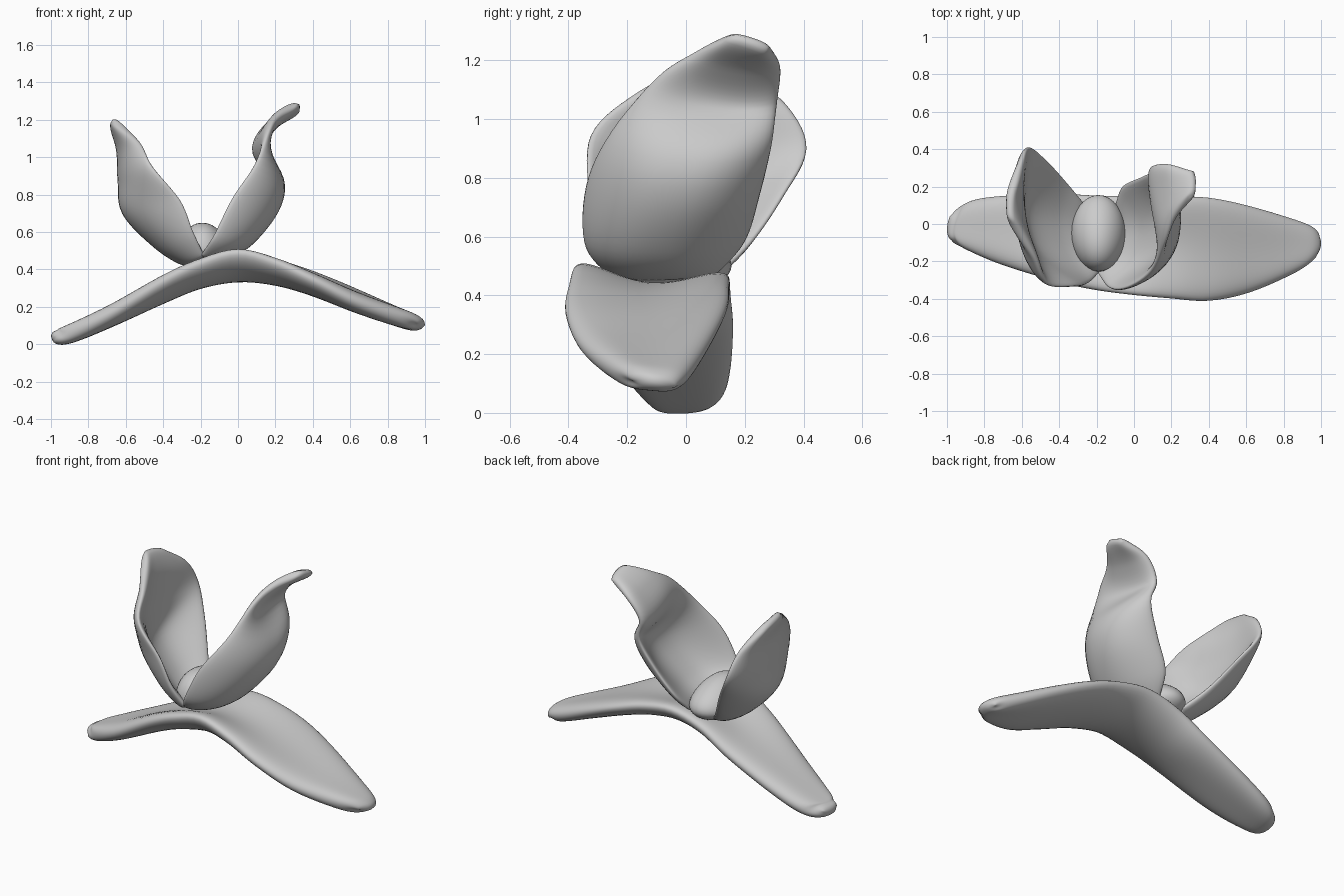
import bpy
import bmesh
from math import sin, pi
from mathutils import Vector

if "Cube" in bpy.data.objects:
    bpy.data.objects.remove(bpy.data.objects["Cube"])


def spline(pts, t):
    # Catmull-Rom through pts, t in 0..1
    n = len(pts) - 1
    i = min(int(t * n), n - 1)
    f = t * n - i
    p1, p2 = pts[i], pts[i + 1]
    p0 = pts[i - 1] if i > 0 else p1 * 2 - p2
    p3 = pts[i + 2] if i + 2 <= n else p2 * 2 - p1
    return 0.5 * (2 * p1 + (p2 - p0) * f + (2 * p0 - 5 * p1 + 4 * p2 - p3) * f * f
                  + (3 * p1 - p0 - 3 * p2 + p3) * f ** 3)


def petal(name, rows, thick, nu, nv, power=4, full=2.0, end=16):
    # rows hold front edge, middle and back edge points; loft a lens-edged skin around them
    cols = [[Vector(r[k]) for r in rows] for k in range(3)]

    def mid(u, v):
        a, m, b = (spline(c, u) for c in cols)
        centre = (a + b) / 2
        return centre + (b - a) * v / 2 + (m - centre) * (1 - abs(v) ** full)

    bm = bmesh.new()
    sides = [[], []]
    for i in range(nu + 1):
        s = 2 * i / nu - 1
        s = .5 * s + .5 * sin(pi / 2 * s)
        lines = [[], []]
        for j in range(nv + 1):
            v = sin(pi / 2 * (2 * j / nv - 1))
            u = (s + 1) / 2
            c = mid(u, v)
            u0, u1 = max(u - .01, 0), min(u + .01, 1)
            n = (mid(u1, v) - mid(u0, v)).cross(mid(u, v + .02) - mid(u, v - .02)).normalized()
            h = thick / 2 * (max(0, 1 - abs(v) ** power) * max(0, 1 - abs(s) ** end)) ** .5
            for k, sign in enumerate((1, -1)):
                lines[k].append(bm.verts.new(c + n * h * sign))
        sides[0].append(lines[0])
        sides[1].append(lines[1])
    for g in sides:
        for i in range(nu):
            for j in range(nv):
                bm.faces.new((g[i][j], g[i + 1][j], g[i + 1][j + 1], g[i][j + 1]))
    # join both skins along the rim
    bmesh.ops.remove_doubles(bm, verts=bm.verts, dist=1e-4)
    bmesh.ops.recalc_face_normals(bm, faces=bm.faces)
    for f in bm.faces:
        f.smooth = True
    me = bpy.data.meshes.new(name)
    bm.to_mesh(me)
    bm.free()
    ob = bpy.data.objects.new(name, me)
    bpy.context.collection.objects.link(ob)
    return ob


# Arched base leaf, spanning left to right
petal("base_leaf", [
    ((-.985, -.08, .045), (-1.0, -.03, .045), (-.985, .04, .055)),
    ((-.9, -.135, .06), (-.92, -.02, .048), (-.88, .12, .065)),
    ((-.7, -.22, .155), (-.7, -.04, .14), (-.7, .15, .145)),
    ((-.4, -.31, .345), (-.4, -.08, .28), (-.4, .16, .295)),
    ((-.2, -.35, .445), (-.2, -.11, .355), (-.2, .15, .41)),
    ((0, -.375, .50), (0, -.12, .388), (0, .145, .465)),
    ((.2, -.395, .445), (.2, -.13, .37), (.2, .145, .435)),
    ((.4, -.41, .35), (.4, -.14, .315), (.4, .14, .365)),
    ((.62, -.365, .235), (.65, -.14, .22), (.62, .095, .265)),
    ((.86, -.26, .145), (.9, -.12, .13), (.88, .015, .13)),
    ((.965, -.18, .11), (1.0, -.11, .105), (.975, -.04, .085)),
], .112, 56, 24, end=6)

# Left upright petal, cupped toward the centre
petal("left_petal", [
    ((-.18, -.25, .47), (-.26, -.1, .43), (-.26, .1, .46)),
    ((-.24, -.31, .60), (-.42, -.07, .54), (-.36, .22, .58)),
    ((-.31, -.33, .77), (-.58, -.03, .71), (-.46, .33, .74)),
    ((-.46, -.32, .95), (-.605, .02, .88), (-.56, .41, .90)),
    ((-.53, -.18, 1.08), (-.615, .07, 1.05), (-.60, .34, 1.05)),
    ((-.67, .03, 1.2), (-.67, .1, 1.195), (-.66, .18, 1.17)),
], .06, 40, 24, 6, 2.3)

# Right upright petal with an inner dent and an outward flaring tip
petal("right_petal", [
    ((-.2, -.25, .47), (-.09, -.1, .46), (-.1, .1, .47)),
    ((-.13, -.34, .58), (.06, -.1, .56), (-.06, .2, .59)),
    ((-.03, -.335, .78), (.19, -.05, .73), (.04, .25, .75)),
    ((.09, -.25, .96), (.215, .01, .88), (.12, .29, .92)),
    ((.165, -.1, 1.14), (.12, .1, 1.05), (.10, .31, 1.06)),
    ((.215, .03, 1.225), (.19, .16, 1.18), (.18, .32, 1.18)),
    ((.31, .15, 1.285), (.33, .21, 1.275), (.32, .28, 1.24)),
], .06, 44, 24, 6, 2.4)

# Rounded bud between the petals, lower toward the back
bpy.ops.mesh.primitive_uv_sphere_add(segments=32, ring_count=20, radius=1,
                                     location=(-.19, -.05, .5))
bud = bpy.context.object
bud.name = "centre_bud"
for v in bud.data.vertices:
    x, y, z = v.co
    height = .145 - .04 * y if z > 0 else .09
    v.co = (x * .145 * (1 - .12 * max(z, 0)), y * .205, z * height)
bpy.ops.object.shade_smooth()
